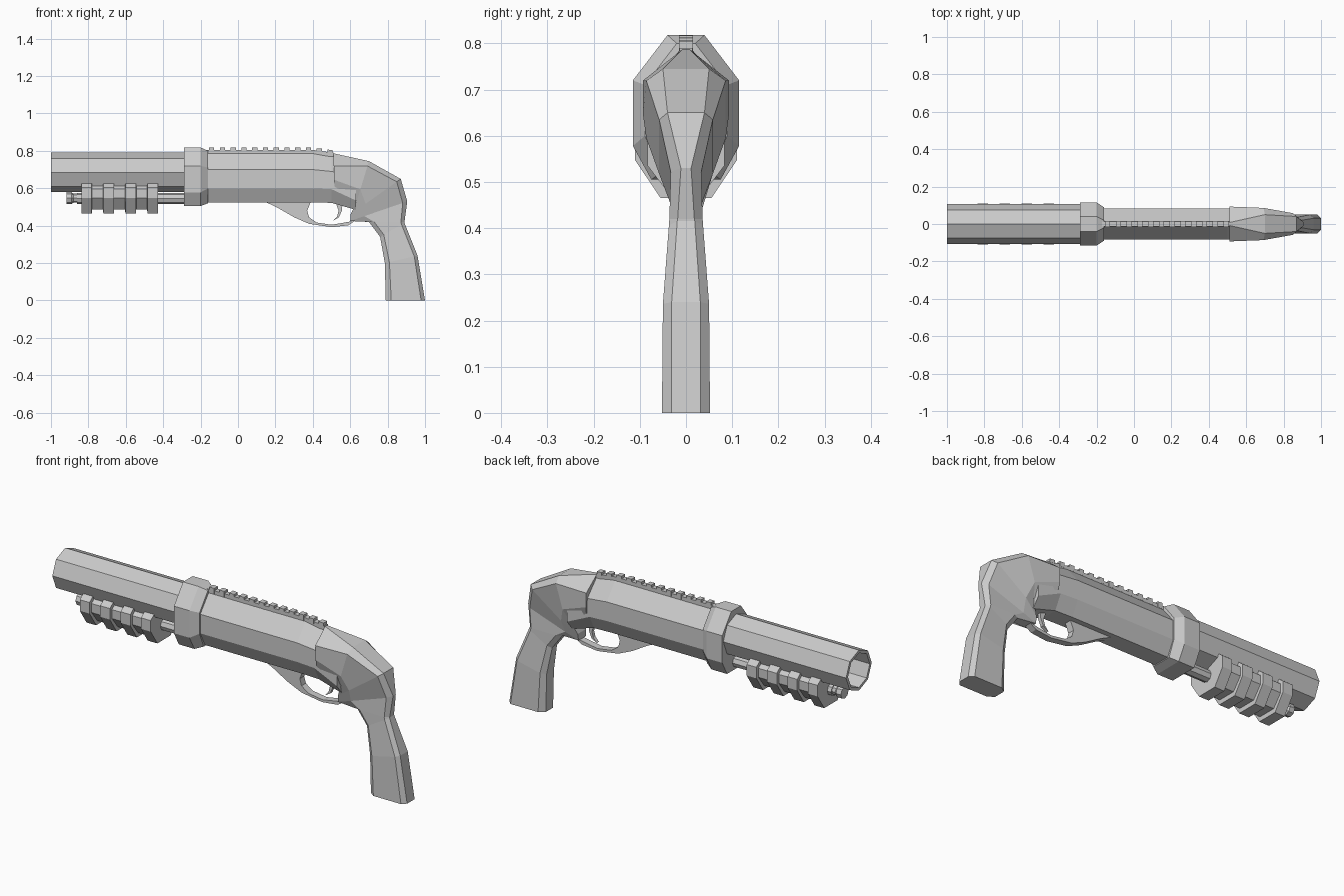
import bpy, bmesh
from math import cos, sin, pi


def finish(name, bm):
    bmesh.ops.recalc_face_normals(bm, faces=bm.faces)
    mesh = bpy.data.meshes.new(name)
    bm.to_mesh(mesh)
    bm.free()
    obj = bpy.data.objects.new(name, mesh)
    bpy.context.collection.objects.link(obj)
    return obj


def loft(name, rings):
    """Skin a list of equal-length vertex rings and cap both ends."""
    bm = bmesh.new()
    rows = [[bm.verts.new(p) for p in ring] for ring in rings]
    n = len(rows[0])
    for a, b in zip(rows, rows[1:]):
        for i in range(n):
            j = (i + 1) % n
            bm.faces.new((a[i], a[j], b[j], b[i]))
    bm.faces.new(rows[0])
    bm.faces.new(rows[-1])
    return finish(name, bm)


def mirrored(x, half):
    """Ring in the yz plane at x from its +y half, listed top to bottom."""
    left = [(x, -y, z) for y, z in reversed(half) if y > 0]
    return [(x, y, z) for y, z in half] + left


def circle(x, z, r, n=8):
    return [(x, r * sin(2 * pi * i / n), z + r * cos(2 * pi * i / n)) for i in range(n)]


def plate(name, outline, w):
    """Extrude an xz outline to half width w."""
    return loft(name, [[(x, y, z) for x, z in outline] for y in (-w, w)])


# Hollow octagonal barrel
loft("barrel", [circle(-0.32, 0.685, 0.09), circle(-1, 0.685, 0.09),
                circle(-1, 0.685, 0.106), circle(-0.25, 0.685, 0.106)])

# Collar with tapered rear
big = [(0.04, 0.818), (0.115, 0.72), (0.115, 0.578), (0.075, 0.505)]
small = [(0.02, 0.80), (0.089, 0.71), (0.089, 0.60), (0.055, 0.52)]
loft("collar", [mirrored(-0.29, big), mirrored(-0.2, big), mirrored(-0.16, small)])

# Receiver, drooping at the rear
rec = [(x, [(0, t), (0.083, m), (0.083, s), (0.045, b)]) for x, t, m, s, b in (
    (-0.2, 0.803, 0.70, 0.60, 0.525), (0.40, 0.803, 0.70, 0.60, 0.525),
    (0.50, 0.785, 0.69, 0.595, 0.522), (0.63, 0.74, 0.66, 0.535, 0.485))]
loft("receiver", [mirrored(x, half) for x, half in rec])

# Top rail: low base and teeth
plate("rail_base", [(-0.17, 0.785), (-0.17, 0.805), (0.40, 0.805),
                    (0.51, 0.79), (0.51, 0.77)], 0.014)
for i in range(12):
    x = -0.155 + i * 0.0575
    d = max(0, x - 0.38) * 0.12
    plate(f"rail_tooth_{i + 1}", [(x, 0.79), (x, 0.818 - d),
                                  (x + 0.028, 0.817 - d), (x + 0.028, 0.785)], 0.015)

# Magazine tube and end cap
loft("magazine_tube", [circle(-0.86, 0.545, 0.03), circle(-0.25, 0.545, 0.03)])
loft("magazine_cap", [circle(-0.918, 0.547, 0.032), circle(-0.89, 0.547, 0.032),
                      circle(-0.88, 0.547, 0.024), circle(-0.83, 0.547, 0.024)])

# Ribbed fore-end
core = [(0.07, 0.615), (0.096, 0.595), (0.096, 0.548), (0.048, 0.487)]
rib = [(0.075, 0.632), (0.11, 0.605), (0.11, 0.547), (0.055, 0.465)]
rings = []
for i in range(4):
    x = -0.838 + i * 0.118
    rings += [mirrored(x, rib), mirrored(x + 0.056, rib)]
    if i < 3:
        rings += [mirrored(x + 0.058, core), mirrored(x + 0.116, core)]
loft("fore_end", rings)

# Guard and trigger
plate("trigger_guard", [
    (0.14, 0.53), (0.21, 0.497), (0.30, 0.445), (0.38, 0.41), (0.50, 0.392),
    (0.59, 0.402), (0.64, 0.435), (0.60, 0.422), (0.50, 0.405), (0.42, 0.417),
    (0.38, 0.445), (0.37, 0.48), (0.39, 0.53)], 0.018)
plate("trigger", [
    (0.52, 0.53), (0.538, 0.48), (0.53, 0.45), (0.51, 0.427),
    (0.54, 0.445), (0.555, 0.48), (0.56, 0.53)], 0.009)


def grip_ring(tx, tz, bx, bz, top, w, bottom, a, b):
    """Eight-sided section from rear point t to front point b."""
    half = [(0, top), (a, w), (b, w), (1, bottom)]
    loop = half + [(f, -y) for f, y in reversed(half)]
    return [(tx + (bx - tx) * f, y, tz + (bz - tz) * f) for f, y in loop]


# Pistol grip, flaring forward over the receiver
loft("grip", [grip_ring(*s) for s in (
    (0.51, 0.787, 0.515, 0.61, 0.008, 0.093, 0.088, 0.38, 0.8),
    (0.70, 0.745, 0.635, 0.53, 0.050, 0.086, 0.055, 0.12, 0.7),
    (0.87, 0.650, 0.602, 0.46, 0.040, 0.058, 0.035, 0.08, 0.7),
    (0.905, 0.53, 0.60, 0.425, 0.011, 0.033, 0.030, 0.08, 0.75),
    (0.89, 0.42, 0.70, 0.42, 0.018, 0.036, 0.020, 0.10, 0.85),
    (0.89, 0.415, 0.76, 0.34, 0.019, 0.037, 0.020, 0.12, 0.85),
    (0.96, 0.24, 0.785, 0.20, 0.031, 0.050, 0.030, 0.10, 0.86),
    (1.0, 0.0, 0.79, 0.0, 0.031, 0.052, 0.030, 0.10, 0.86))])
